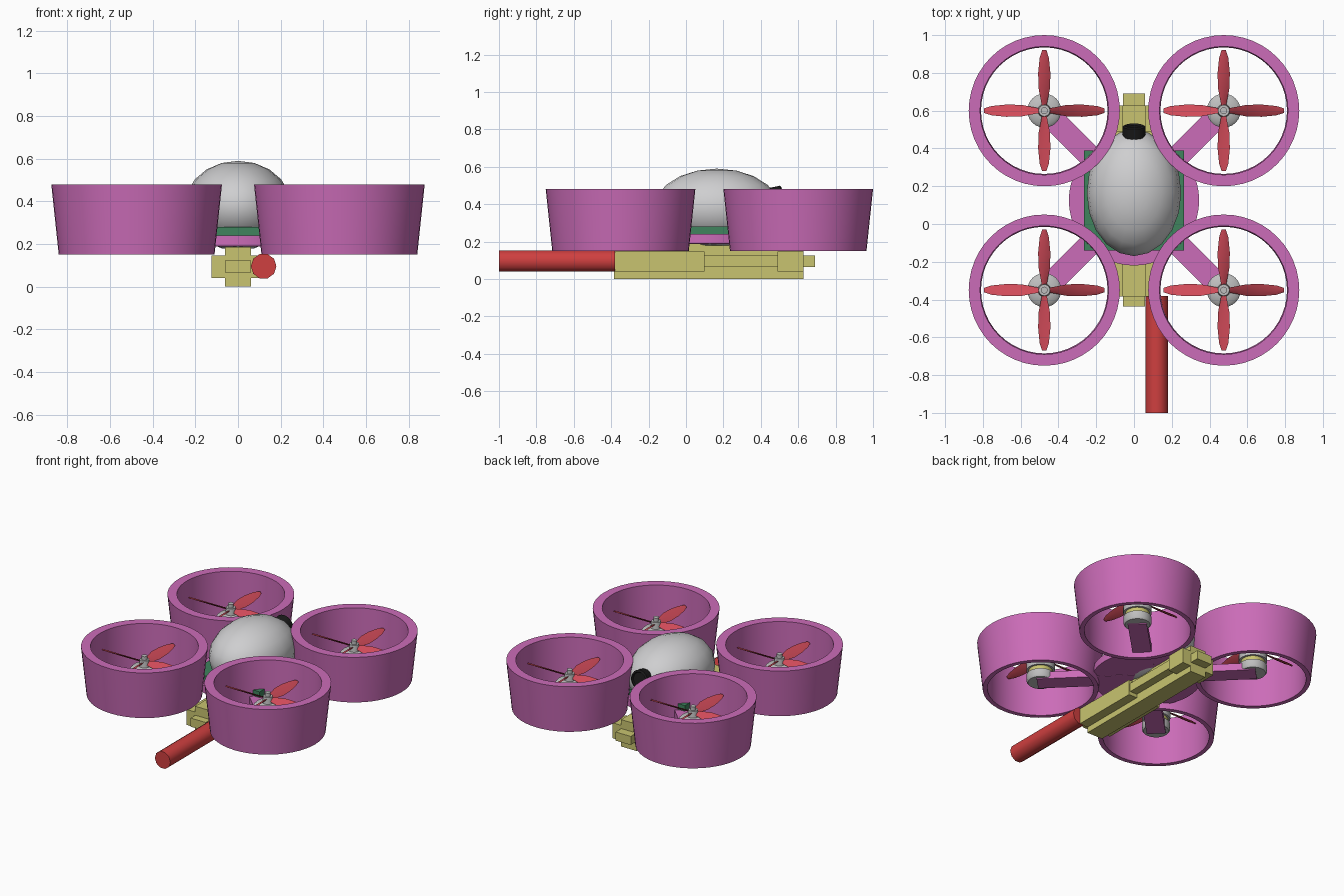
import bpy, bmesh, math
from mathutils import Matrix, Vector

cube = bpy.data.objects.get("Cube")
if cube:
    bpy.data.objects.remove(cube)


def material(name, r, g, b):
    m = bpy.data.materials.new(name)
    m.use_nodes = True
    m.diffuse_color = (r, g, b, 1)
    m.node_tree.nodes["Principled BSDF"].inputs["Base Color"].default_value = (r, g, b, 1)
    return m


PURPLE = material("orchid purple", 0.60, 0.15, 0.48)
RED = material("barrel red", 0.62, 0.05, 0.05)
ROSE = material("propeller rose", 0.64, 0.07, 0.10)
YELLOW = material("khaki yellow", 0.58, 0.55, 0.16)
GREEN = material("board green", 0.05, 0.23, 0.11)
WHITE = material("shell white", 0.62, 0.62, 0.63)
METAL = material("motor grey", 0.52, 0.52, 0.52)
BLACK = material("lens black", 0.01, 0.01, 0.01)


def finish(name, bm, mat, smooth=True):
    bmesh.ops.recalc_face_normals(bm, faces=bm.faces)
    mesh = bpy.data.meshes.new(name)
    bm.to_mesh(mesh)
    bm.free()
    mesh.materials.append(mat)
    ob = bpy.data.objects.new(name, mesh)
    bpy.context.collection.objects.link(ob)
    if smooth:
        bpy.ops.object.select_all(action='DESELECT')
        ob.select_set(True)
        bpy.context.view_layer.objects.active = ob
        bpy.ops.object.shade_smooth_by_angle(angle=math.radians(40))
    return ob


def add_box(bm, x, y, z):
    """Box from (min, max) pairs."""
    lo, hi = Vector((x[0], y[0], z[0])), Vector((x[1], y[1], z[1]))
    mat = Matrix.Translation((lo + hi) / 2) @ Matrix.Diagonal((*(hi - lo), 1))
    bmesh.ops.create_cube(bm, size=1, matrix=mat)


def add_loft(bm, rings, closed=False):
    """Skin equal-length rings of points; cap the ends unless closed."""
    loops = [[bm.verts.new(p) for p in ring] for ring in rings]
    n = len(loops[0])
    pairs = list(zip(loops, loops[1:]))
    if closed:
        pairs.append((loops[-1], loops[0]))
    else:
        bm.faces.new(loops[0])
        bm.faces.new(loops[-1])
    for a, b in pairs:
        for i in range(n):
            j = (i + 1) % n
            bm.faces.new((a[i], a[j], b[j], b[i]))


def lathe(name, profile, mat, segments=32, closed=False):
    """Turn (radius, z) points around the z axis."""
    bm = bmesh.new()
    angles = [2 * math.pi * i / segments for i in range(segments)]
    add_loft(bm, [[(r * math.cos(a), r * math.sin(a), z) for a in angles]
                  for r, z in profile], closed)
    return finish(name, bm, mat)


def propeller():
    """Four twisted, tapered blades."""
    bm = bmesh.new()
    for k in range(4):
        turn = Matrix.Rotation(k * math.pi / 2, 3, 'Z')
        rings = []
        for r, half, pitch in ((0.015, 0.014, 40), (0.06, 0.024, 38), (0.12, 0.036, 32),
                               (0.2, 0.036, 26), (0.28, 0.026, 20), (0.32, 0.012, 18)):
            p = math.radians(pitch)
            chord = Vector((0, math.cos(p), math.sin(p)))
            normal = Vector((0, -math.sin(p), math.cos(p))) * 0.005
            mid = Vector((r, 0, 0.37))
            rings.append([turn @ (mid + o) for o in
                          (chord * half, normal, -chord * half, -normal)])
        add_loft(bm, rings)
    return finish("propeller", bm, ROSE)


# Rotor unit: duct, motor and propeller, repeated at the four corners
MID_Y = 0.125
REACH = 0.475
unit = [
    lathe("duct", [(0.365, 0.15), (0.4, 0.48), (0.34, 0.48), (0.335, 0.15)], PURPLE, 48, True),
    lathe("motor_base", [(0.08, 0.195), (0.088, 0.205), (0.088, 0.25)], METAL),
    lathe("motor_core", [(0.076, 0.25), (0.076, 0.28)], YELLOW),
    lathe("motor_bell", [(0.09, 0.28), (0.09, 0.325), (0.075, 0.34), (0.035, 0.345),
                         (0.03, 0.39), (0.018, 0.39), (0.018, 0.415)], METAL, 24),
    propeller(),
]
corners = [(sx, sy) for sx in (1, -1) for sy in (1, -1)]
for ob in unit:
    part = ob.name
    for i, (sx, sy) in enumerate(corners):
        copy = ob if i == 0 else ob.copy()
        if i:
            bpy.context.collection.objects.link(copy)
        copy.name = f"{'left' if sx > 0 else 'right'}_{'rear' if sy > 0 else 'front'}_{part}"
        copy.location = (sx * REACH, MID_Y + sy * REACH, 0)

# Round frame plate with diagonal arms
frame = lathe("frame_plate", [(0.345, 0.19), (0.345, 0.24)], PURPLE, 48)
frame.location.y = MID_Y
for i in range(2):
    bm = bmesh.new()
    span = REACH * math.sqrt(2) + 0.02
    add_box(bm, (-span, span), (-0.06, 0.06), (0.188, 0.238))
    arm = finish("cross_arm", bm, PURPLE, False)
    arm.location.y = MID_Y
    arm.rotation_euler.z = math.radians(45 + 90 * i)

# Circuit board
bm = bmesh.new()
add_box(bm, (-0.265, 0.265), (-0.14, 0.39), (0.24, 0.28))
finish("circuit_board", bm, GREEN, False)

# Egg-shaped shell
bm = bmesh.new()
bmesh.ops.create_uvsphere(bm, u_segments=20, v_segments=10, radius=1)
bmesh.ops.transform(bm, verts=bm.verts, matrix=Matrix.Translation((0, 0.165, 0.38))
                    @ Matrix.Diagonal((0.25, 0.335, 0.21, 1)))
finish("shell", bm, WHITE)

# Rear lens, tipped slightly upward
lens = lathe("rear_lens", [(0.062, -0.04), (0.062, 0.015), (0.05, 0.022), (0.045, 0.012)], BLACK, 24)
lens.location = (0, 0.5, 0.435)
lens.rotation_euler.x = math.radians(-78)

# Underslung body: spine, end tabs and stepped side blocks
bm = bmesh.new()
add_box(bm, (-0.06, 0.06), (-0.385, 0.628), (0, 0.187))
add_box(bm, (-0.058, 0.058), (-0.437, 0.69), (0.065, 0.125))
add_box(bm, (-0.125, 0.125), (-0.385, 0.1), (0.04, 0.147))
add_box(bm, (-0.115, 0.115), (0.1, 0.49), (0.065, 0.125))
add_box(bm, (-0.125, 0.125), (0.49, 0.628), (0.04, 0.147))
finish("underslung_body", bm, YELLOW, False)

# Side barrel pointing forward
barrel = lathe("barrel", [(0.06, 0), (0.06, 0.62)], RED, 10)
barrel.location = (0.12, -0.38, 0.096)
barrel.rotation_euler.x = math.radians(90)
